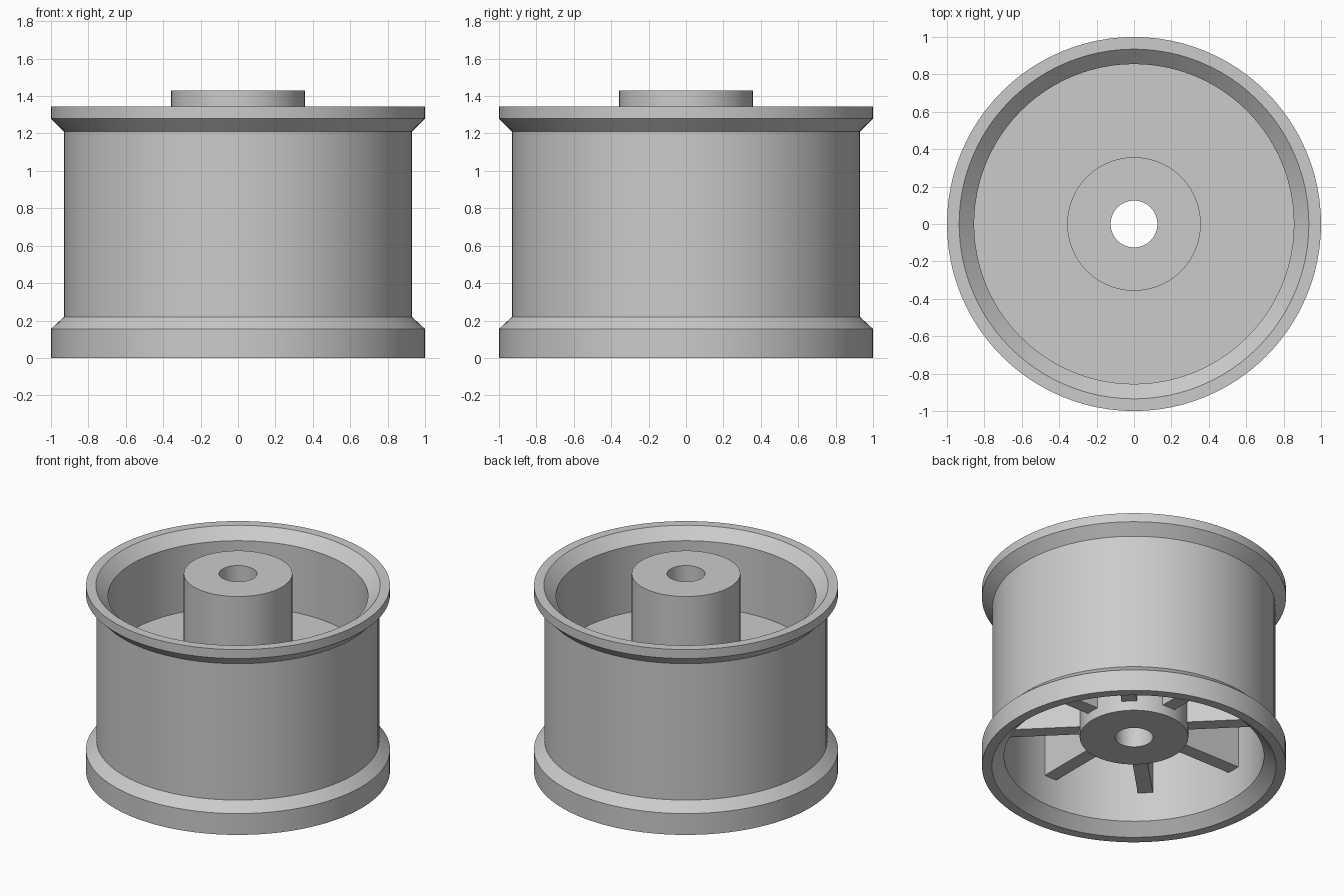
import bpy
import bmesh
from math import cos, sin, pi, radians
from mathutils import Matrix

SEGMENTS = 96
SPOKES = 8

cube = bpy.data.objects.get("Cube")
if cube:
    bpy.data.objects.remove(cube, do_unlink=True)

grey = bpy.data.materials.new("light_grey")
grey.use_nodes = True
colour = (0.6, 0.6, 0.6, 1)
grey.diffuse_color = colour
grey.node_tree.nodes["Principled BSDF"].inputs["Base Color"].default_value = colour


def finish(name, bm, smooth):
    bmesh.ops.recalc_face_normals(bm, faces=bm.faces)
    mesh = bpy.data.meshes.new(name)
    bm.to_mesh(mesh)
    bm.free()
    mesh.materials.append(grey)
    obj = bpy.data.objects.new(name, mesh)
    bpy.context.collection.objects.link(obj)
    if smooth:
        bpy.ops.object.select_all(action='DESELECT')
        obj.select_set(True)
        bpy.context.view_layer.objects.active = obj
        bpy.ops.object.shade_smooth_by_angle(angle=radians(30))
    return obj


def lathe(name, profile):
    """Revolve a closed (radius, height) outline around z."""
    bm = bmesh.new()
    rings = []
    for i in range(SEGMENTS):
        a = 2 * pi * i / SEGMENTS
        rings.append([bm.verts.new((r * cos(a), r * sin(a), z)) for r, z in profile])
    n = len(profile)
    for i in range(SEGMENTS):
        a, b = rings[i], rings[(i + 1) % SEGMENTS]
        for j in range(n):
            k = (j + 1) % n
            bm.faces.new((a[j], b[j], b[k], a[k]))
    return finish(name, bm, True)


# Barrel with a flange and chamfered lip at each end
lathe("rim_barrel", [
    (1.0, 0), (1.0, 0.155), (0.93, 0.22), (0.93, 1.21),
    (1.0, 1.28), (1.0, 1.345), (0.935, 1.345), (0.855, 1.27),
    (0.855, 0.076), (0.935, 0),
])

# Disc joining the hub to the barrel
lathe("web_disc", [(0.34, 0.72), (0.87, 0.72), (0.87, 0.79), (0.34, 0.79)])

# Hub tube with an open bore
lathe("hub", [(0.125, 0.22), (0.357, 0.22), (0.357, 1.43), (0.125, 1.43)])

# Radial ribs under the disc
inner, outer, low, high, thick = 0.33, 0.865, 0.29, 0.74, 0.1
bm = bmesh.new()
for i in range(SPOKES):
    place = (Matrix.Rotation(2 * pi * i / SPOKES, 4, 'Z')
             @ Matrix.Translation(((inner + outer) / 2, 0, (low + high) / 2))
             @ Matrix.Diagonal((outer - inner, thick, high - low, 1)))
    bmesh.ops.create_cube(bm, size=1, matrix=place)
finish("spoke_ribs", bm, False)
